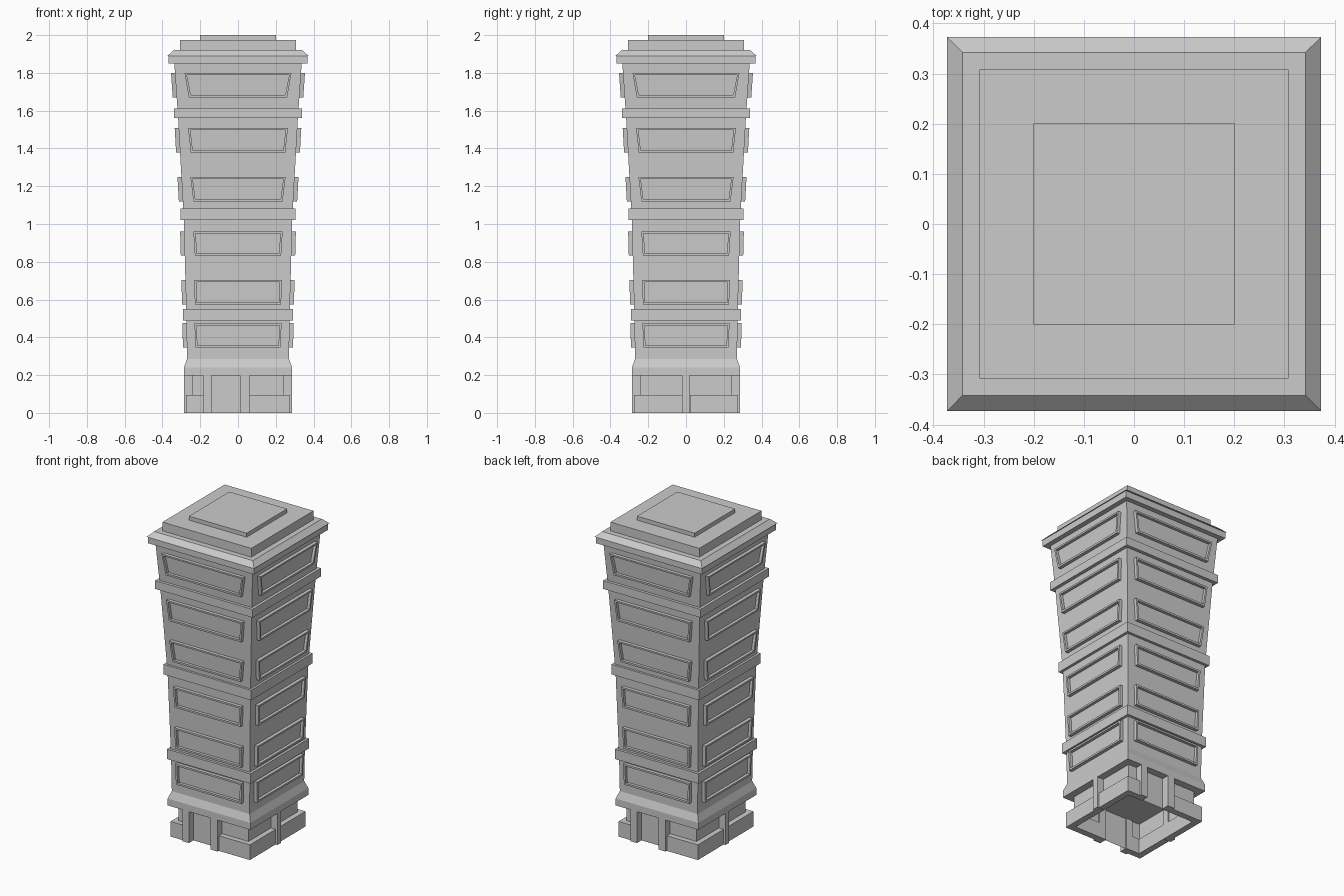
import bpy, bmesh
from math import pi
from mathutils import Matrix, Vector

cube = bpy.data.objects.get("Cube")
if cube:
    bpy.data.objects.remove(cube, do_unlink=True)

stone = bpy.data.materials.new("pale_grey_stone")
stone.use_nodes = True
GREY = (0.6, 0.6, 0.6, 1)
stone.diffuse_color = GREY
stone.node_tree.nodes["Principled BSDF"].inputs["Base Color"].default_value = GREY


def finish(name, bm):
    bmesh.ops.recalc_face_normals(bm, faces=bm.faces)
    mesh = bpy.data.meshes.new(name)
    bm.to_mesh(mesh)
    bm.free()
    mesh.materials.append(stone)
    obj = bpy.data.objects.new(name, mesh)
    bpy.context.collection.objects.link(obj)
    return obj


def square_loft(name, profile, top=True, bottom=True):
    """Stack square rings given as (half width, height)."""
    bm = bmesh.new()
    rings = [[bm.verts.new((sx * h, sy * h, z))
              for sx, sy in ((-1, -1), (1, -1), (1, 1), (-1, 1))] for h, z in profile]
    for a, b in zip(rings, rings[1:]):
        for i in range(4):
            j = (i + 1) % 4
            bm.faces.new((a[i], a[j], b[j], b[i]))
    if bottom:
        bm.faces.new(rings[0][::-1])
    if top:
        bm.faces.new(rings[-1])
    return finish(name, bm)


def box(name, x0, x1, y0, y1, z0, z1, turn=0):
    """Box placed on the front side, turned about the tower axis; open underneath."""
    bm = bmesh.new()
    bmesh.ops.create_cube(bm, size=1)
    for v in bm.verts:
        v.co = Vector(((x0 + x1) / 2 + v.co.x * (x1 - x0),
                       (y0 + y1) / 2 + v.co.y * (y1 - y0),
                       (z0 + z1) / 2 + v.co.z * (z1 - z0)))
    bmesh.ops.rotate(bm, verts=bm.verts, matrix=Matrix.Rotation(turn, 3, 'Z'))
    return finish(name, bm)


# Flaring tower shaft with a sloped plinth
SHAFT = [(0.27, 0.285), (0.273, 0.5), (0.287, 1.02), (0.29, 1.08),
         (0.317, 1.56), (0.337, 1.85)]
square_loft("tower_shaft", [(0.287, 0.197), (0.287, 0.24)] + SHAFT)


def shaft_half(z):
    for (h0, z0), (h1, z1) in zip(SHAFT, SHAFT[1:]):
        if z <= z1:
            return h0 + (h1 - h0) * (z - z0) / (z1 - z0)
    return SHAFT[-1][0]


# Floor bands, cornice and stepped roof
for name, half, z0, z1 in (("lower_band", 0.29, 0.488, 0.55),
                           ("middle_band", 0.304, 1.02, 1.083),
                           ("upper_band", 0.338, 1.56, 1.612)):
    square_loft(name, [(half, z0), (half, z1)])
square_loft("cornice", [(0.368, 1.85), (0.368, 1.89), (0.373, 1.89), (0.342, 1.92)])
square_loft("roof_step", [(0.308, 1.92), (0.308, 1.975)])
square_loft("roof_cap", [(0.2, 1.975), (0.2, 2.0)])


def window(name, z0, z1, half0, half1, turn):
    """Raised frame following the wall slope, with a sunken panel."""
    bm = bmesh.new()
    corners = [(-half0, z0), (half0, z0), (half1, z1), (-half1, z1)]
    back = [bm.verts.new((x, 0.005 - shaft_half(z), z)) for x, z in corners]
    front = [bm.verts.new((x, -0.021 - shaft_half(z), z)) for x, z in corners]
    for i in range(4):
        j = (i + 1) % 4
        bm.faces.new((back[i], back[j], front[j], front[i]))
    face = bm.faces.new(front)
    bmesh.ops.recalc_face_normals(bm, faces=bm.faces)
    bmesh.ops.inset_region(bm, faces=[face], thickness=0.016)
    moved = bmesh.ops.extrude_face_region(bm, geom=[face])["geom"]
    bmesh.ops.translate(bm, vec=(0, 0.018, 0),
                        verts=[v for v in moved if isinstance(v, bmesh.types.BMVert)])
    bmesh.ops.delete(bm, geom=[face], context='FACES')
    bmesh.ops.rotate(bm, verts=bm.verts, matrix=Matrix.Rotation(turn, 3, 'Z'))
    finish(name, bm)


# Six rows of windows on all four sides
ROWS = [(0.345, 0.475, 0.226, 0.23), (0.573, 0.703, 0.228, 0.232),
        (0.832, 0.96, 0.228, 0.236), (1.12, 1.25, 0.236, 0.252),
        (1.378, 1.508, 0.25, 0.264), (1.67, 1.8, 0.26, 0.283)]
SIDES = ["front", "left", "back", "right"]
for s, side in enumerate(SIDES):
    for r, row in enumerate(ROWS):
        window(f"{side}_window_{r + 1}", *row, s * pi / 2)

# Hollow recessed ground floor
square_loft("ground_floor", [(0.242, 0), (0.242, 0.2)], top=False, bottom=False)

# Low walls and pillars, with a doorway on front and back
OUT, CORE = 0.275, 0.235
DOOR = ([(-OUT, -0.185), (0.06, OUT)], [(-0.185, -0.14), (0.01, 0.06)])
PLAIN = ([(-OUT, -0.02), (0.02, OUT)], [(-0.02, 0.018)])
for s, side in enumerate(SIDES):
    walls, pillars = PLAIN if s % 2 else DOOR
    for i, (x0, x1) in enumerate(walls):
        box(f"{side}_low_wall_{i + 1}", x0, x1, -OUT, -CORE, 0, 0.095, s * pi / 2)
    for i, (x0, x1) in enumerate(pillars):
        box(f"{side}_pillar_{i + 1}", x0, x1, -0.287, -CORE, 0, 0.2, s * pi / 2)
